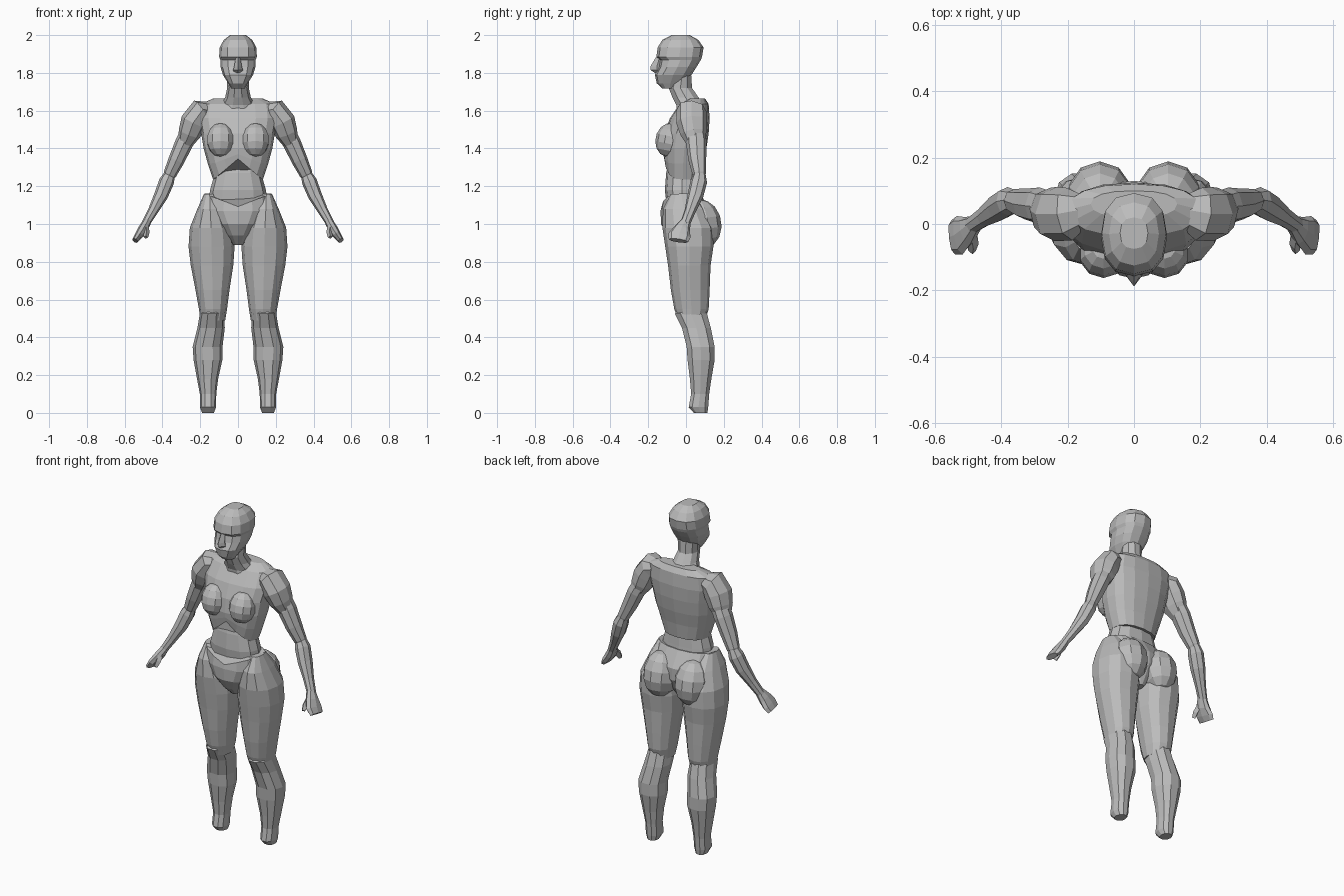
import bpy, bmesh, math
from mathutils import Vector

skin = bpy.data.materials.new("clay_grey")
skin.diffuse_color = (0.5, 0.5, 0.5, 1)


def finish(name, bm, mirror):
    bmesh.ops.recalc_face_normals(bm, faces=bm.faces)
    me = bpy.data.meshes.new(name)
    bm.to_mesh(me)
    bm.free()
    me.materials.append(skin)
    ob = bpy.data.objects.new(name, me)
    bpy.context.collection.objects.link(ob)
    if mirror:
        m = ob.modifiers.new("mirror", "MIRROR")
        m.use_mirror_merge = False
    return ob


def skin_rings(name, rings, mirror):
    """Bridge a list of point rings and cap both ends."""
    bm = bmesh.new()
    vs = [[bm.verts.new(p) for p in r] for r in rings]
    n = len(vs[0])
    for a, b in zip(vs, vs[1:]):
        for i in range(n):
            j = (i + 1) % n
            bm.faces.new((a[i], a[j], b[j], b[i]))
    bm.faces.new(vs[0])
    bm.faces.new(vs[-1])
    return finish(name, bm, mirror)


def unit_ring(n, p):
    """Rounded-square outline with points at the four extremes."""
    out = []
    for i in range(n):
        a = 2 * math.pi * i / n
        c, s = math.cos(a), math.sin(a)
        out.append((math.copysign(abs(c) ** (2 / p), c),
                    math.copysign(abs(s) ** (2 / p), s)))
    return out


def stack(name, rows, n=12, p=2.3, mirror=False, lift=None):
    """Horizontal sections: z, x0, x1, y0, y1."""
    rings = []
    for k, (z, x0, x1, y0, y1) in enumerate(rows):
        ring = []
        for c, s in unit_ring(n, p):
            x = (x0 + x1) / 2 + c * (x1 - x0) / 2
            y = (y0 + y1) / 2 + s * (y1 - y0) / 2
            ring.append((x, y, z + (lift(k, x, s) if lift else 0)))
        rings.append(ring)
    return skin_rings(name, rings, mirror)


def centred(rows):
    return [(z, -w, w, y0, y1) for z, w, y0, y1 in rows]


def limb(name, rows, n=8, p=2.2):
    """Sections across a path: x, y, z, half depth, half width."""
    pts = [Vector(r[:3]) for r in rows]
    rings = []
    for i, r in enumerate(rows):
        t = (pts[min(i + 1, len(pts) - 1)] - pts[max(i - 1, 0)]).normalized()
        u = Vector((0, 1, 0))
        u = (u - t * u.dot(t)).normalized()
        v = t.cross(u)
        rings.append([pts[i] + u * c * r[3] + v * s * r[4]
                      for c, s in unit_ring(n, p)])
    return skin_rings(name, rings, True)


def mound(name, loc, size, tilt=0, seg=10, rings=7):
    bm = bmesh.new()
    bmesh.ops.create_uvsphere(bm, u_segments=seg, v_segments=rings, radius=1)
    ca, sa = math.cos(tilt), math.sin(tilt)
    for v in bm.verts:
        x, y, z = (v.co[i] * size[i] for i in range(3))
        v.co = Vector(loc) + Vector((x, y * ca - z * sa, y * sa + z * ca))
    return finish(name, bm, True)


# Head with recessed eye line, and nose
stack("head", centred([
    (1.718, .035, -.125, -.05), (1.745, .052, -.155, -.01),
    (1.79, .08, -.165, .03), (1.83, .092, -.145, .055),
    (1.868, .093, -.138, .078), (1.885, .1, -.157, .085),
    (1.935, .097, -.15, .093), (1.975, .075, -.125, .065),
    (2.0, .042, -.075, .02)]), n=12, p=2.4)
stack("nose", centred([
    (1.80, .02, -.165, -.12), (1.815, .026, -.188, -.12),
    (1.835, .02, -.188, -.12), (1.885, .012, -.158, -.12)]), n=4, p=2)

# Neck
stack("neck", centred([
    (1.79, .06, -.07, .03), (1.72, .057, -.095, .035),
    (1.67, .068, -.075, .07), (1.63, .09, -.055, .10),
    (1.59, .12, -.05, .11)]), n=10, p=2)

# Ribcage with an arched lower front edge
def rib_arch(k, x, s):
    if s > -.1:
        return 0
    return {5: .05, 6: .11}.get(k, 0) * max(0, 1 - abs(x) / .13)

stack("ribcage", centred([
    (1.665, .13, .02, .10), (1.635, .20, -.035, .12),
    (1.56, .21, -.085, .125), (1.48, .195, -.115, .12),
    (1.40, .182, -.125, .108), (1.32, .16, -.12, .09),
    (1.235, .132, -.112, .078)]), n=16, p=2.4, lift=rib_arch)
mound("breast", (.092, -.09, 1.445), (.075, .072, .09), tilt=-.2)

# Waist
stack("waist", centred([
    (1.38, .115, -.08, .07), (1.27, .122, -.105, .06),
    (1.18, .148, -.112, .068), (1.08, .16, -.10, .08)]), n=12)

# Pelvis, its top edge dipping at the front
def hip_dip(k, x, s):
    return -.07 * max(0, 1 - abs(x) / .18) if k == 0 and s < .1 else 0

stack("pelvis", centred([
    (1.162, .178, -.128, .075), (1.07, .185, -.135, .13),
    (1.0, .13, -.132, .13), (.94, .07, -.10, .10),
    (.89, .028, -.05, .07)]), n=16, p=2.2, lift=hip_dip)
mound("buttock", (.103, .085, 1.0), (.10, .103, .13), tilt=.15)

# Legs
stack("thigh", [
    (1.16, .12, .18, -.08, .03), (1.08, .08, .215, -.122, .10),
    (.98, .03, .255, -.125, .145), (.88, .018, .262, -.11, .145),
    (.78, .025, .25, -.095, .13), (.65, .045, .225, -.08, .125),
    (.55, .058, .207, -.062, .12), (.49, .068, .198, -.04, .10)],
    n=12, p=2.2, mirror=True)
stack("lower_leg", [
    (.56, .085, .19, -.03, .10), (.525, .072, .202, -.063, .115),
    (.45, .07, .215, -.025, .135), (.35, .082, .24, 0, .155),
    (.28, .083, .235, .005, .155), (.18, .105, .217, .018, .137),
    (.1, .115, .202, .025, .125), (.03, .116, .202, .012, .12),
    (0, .128, .19, .04, .115)], n=10, p=2.2, mirror=True)

# Arms
limb("shoulder", [
    (.15, .045, 1.60, .05, .045), (.195, .03, 1.60, .08, .065),
    (.235, .03, 1.54, .082, .07), (.257, .04, 1.48, .07, .06),
    (.28, .05, 1.425, .045, .04)])
limb("upper_arm", [
    (.24, .05, 1.52, .045, .045), (.285, .055, 1.43, .055, .048),
    (.325, .06, 1.34, .047, .043), (.36, .07, 1.265, .036, .035),
    (.372, .07, 1.235, .024, .024)])
limb("forearm", [
    (.352, .075, 1.285, .026, .024), (.378, .068, 1.225, .044, .04),
    (.408, .05, 1.15, .042, .037), (.45, .022, 1.07, .03, .027),
    (.49, -.005, 1.0, .026, .022)])
limb("hand", [
    (.48, 0, 1.015, .026, .022), (.502, -.02, .975, .044, .026),
    (.525, -.034, .94, .06, .022), (.545, -.04, .912, .052, .016)])
limb("thumb", [
    (.488, -.03, .985, .02, .016), (.484, -.06, .955, .02, .016),
    (.488, -.08, .93, .014, .012)], n=4, p=2)
